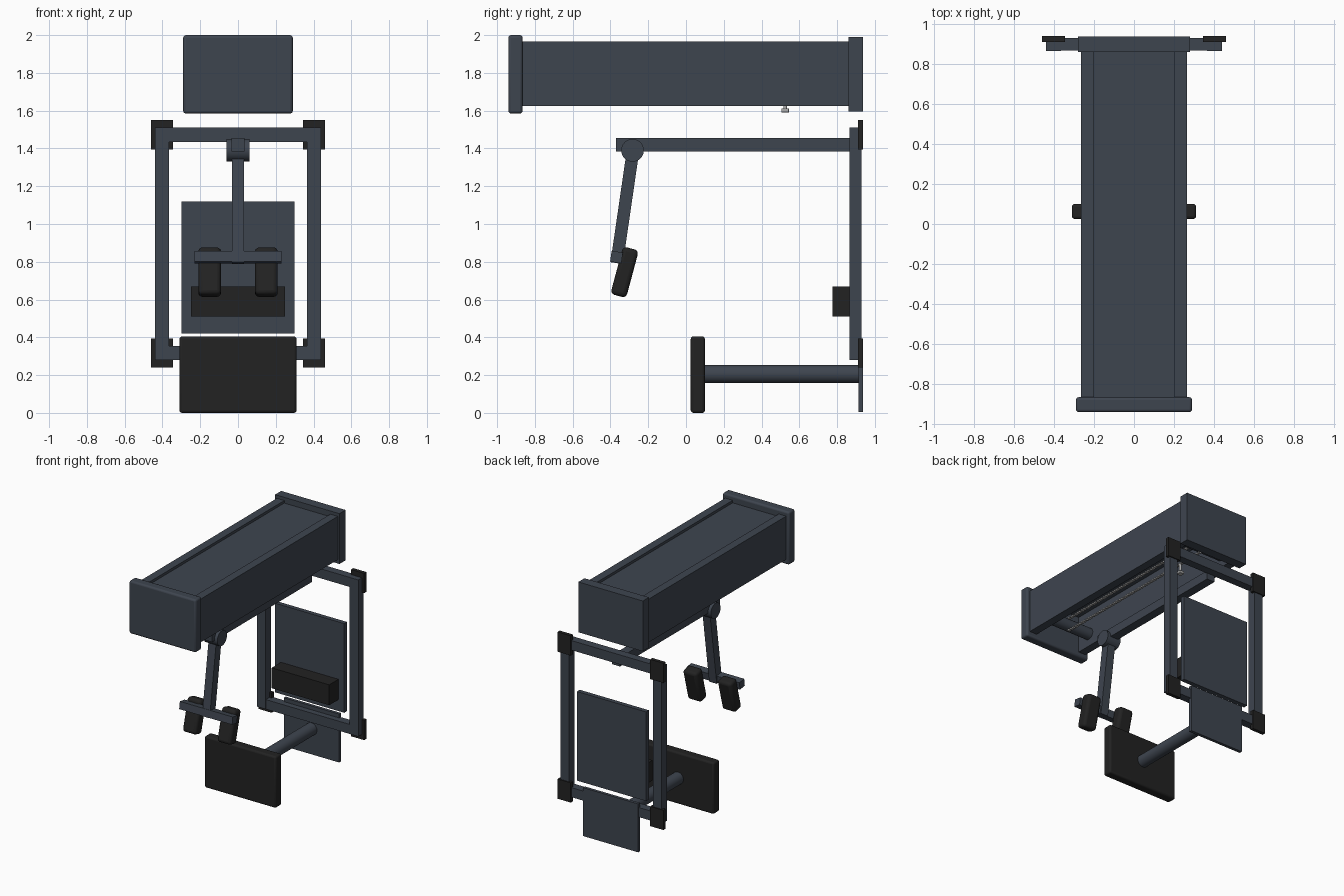
import bpy, math
from mathutils import Vector

if "Cube" in bpy.data.objects:
    bpy.data.objects.remove(bpy.data.objects["Cube"], do_unlink=True)


def material(name, color):
    m = bpy.data.materials.new(name)
    m.use_nodes = True
    m.diffuse_color = (*color, 1)
    bsdf = next(n for n in m.node_tree.nodes if n.type == "BSDF_PRINCIPLED")
    bsdf.inputs["Base Color"].default_value = (*color, 1)
    return m


SLATE = material("slate_metal", (0.048, 0.059, 0.078))
BLACK = material("black_rubber", (0.016, 0.016, 0.016))
GREY = material("light_grey_steel", (0.42, 0.42, 0.42))


def box(name, x, y, z, mat=SLATE, bevel=0, tilt=0):
    """Box from its (min, max) extents, optionally rounded and tilted about x."""
    spans = (x, y, z)
    bpy.ops.mesh.primitive_cube_add(size=1, location=[sum(s) / 2 for s in spans])
    ob = bpy.context.object
    ob.name = name
    ob.scale = [s[1] - s[0] for s in spans]
    bpy.ops.object.transform_apply(location=False, rotation=False, scale=True)
    ob.data.materials.append(mat)
    ob.rotation_euler.x = tilt
    if bevel:
        mod = ob.modifiers.new("rounded_edges", "BEVEL")
        mod.width, mod.segments = bevel, 3
        bpy.ops.object.shade_smooth_by_angle()
    return ob


def rod(name, start, end, radius, mat=SLATE):
    a, b = Vector(start), Vector(end)
    bpy.ops.mesh.primitive_cylinder_add(vertices=32, radius=radius,
                                        depth=(b - a).length, location=(a + b) / 2)
    ob = bpy.context.object
    ob.name = name
    ob.rotation_euler = (b - a).to_track_quat("Z", "Y").to_euler()
    ob.data.materials.append(mat)
    bpy.ops.object.shade_smooth_by_angle()
    return ob


def side(s, a, b):
    return tuple(sorted((s * a, s * b)))


SIDES = (("left", 1), ("right", -1))

# Overhead rail housing, open underneath
box("front_cap", (-.29, .29), (-.94, -.865), (1.585, 2), bevel=.014)
box("rear_cap", (-.28, .28), (.86, .936), (1.595, 1.99))
box("housing_top", (-.2, .2), (-.868, .862), (1.915, 1.945))
for label, s in SIDES:
    box(label + "_housing_wall", side(s, .2, .265), (-.868, .862), (1.625, 1.965))

# Drive chain with sprockets inside the housing
for label, y in (("front", -.75), ("rear", .75)):
    rod(label + "_sprocket", (-.2, y, 1.725), (.2, y, 1.725), .045)
for i in range(60):
    y = -.74 + i * .025
    for label, z in (("lower", 1.675), ("upper", 1.775)):
        box(label + "_chain_link", (-.01, .01), (y, y + .016), (z - .006, z + .006), GREY)
rod("chain_hook_stem", (0, .525, 1.61), (0, .525, 1.675), .01, GREY)
box("chain_hook", (-.02, .02), (.505, .545), (1.59, 1.612), GREY, .004)

# Rear frame
for label, s in SIDES:
    box(label + "_post", side(s, .365, .44), (.865, .93), (.28, 1.51))
    for level, z in (("upper", (1.395, 1.55)), ("lower", (.24, .395))):
        box(f"{label}_{level}_corner_plate", side(s, .345, .46), (.91, .938), z, BLACK)
for label, z in (("top", (1.435, 1.51)), ("bottom", (.28, .355))):
    box(label + "_frame_bar", (-.366, .366), (.866, .93), z)

# Back panel, cushion and lower plate
box("back_panel", (-.3, .3), (.89, .925), (.42, 1.12))
box("lumbar_pad", (-.25, .25), (.775, .895), (.51, .67), BLACK)
box("lower_plate", (-.24, .24), (.912, .936), (.005, .385))

# Foot plate on its rod
box("foot_plate", (-.31, .31), (.025, .1), (0, .405), BLACK, .014)
rod("foot_plate_rod", (0, .09, .205), (0, .92, .205), .048)

# Upper boom and hanging arm
box("boom", (-.035, .035), (-.37, .87), (1.385, 1.455))
rod("boom_pivot", (-.06, -.283, 1.39), (.06, -.283, 1.39), .06)
lean = -math.atan2(.083, .57)
box("hanging_arm", (-.033, .033), (-.358, -.292), (.79, 1.375), tilt=lean)
box("arm_crossbar", (-.23, .23), (-.398, -.338), (.796, .854), tilt=lean)
for label, s in SIDES:
    box(label + "_hand_pad", side(s, .09, .21), (-.368, -.282), (.615, .875),
        BLACK, .022, tilt=-math.radians(15))
